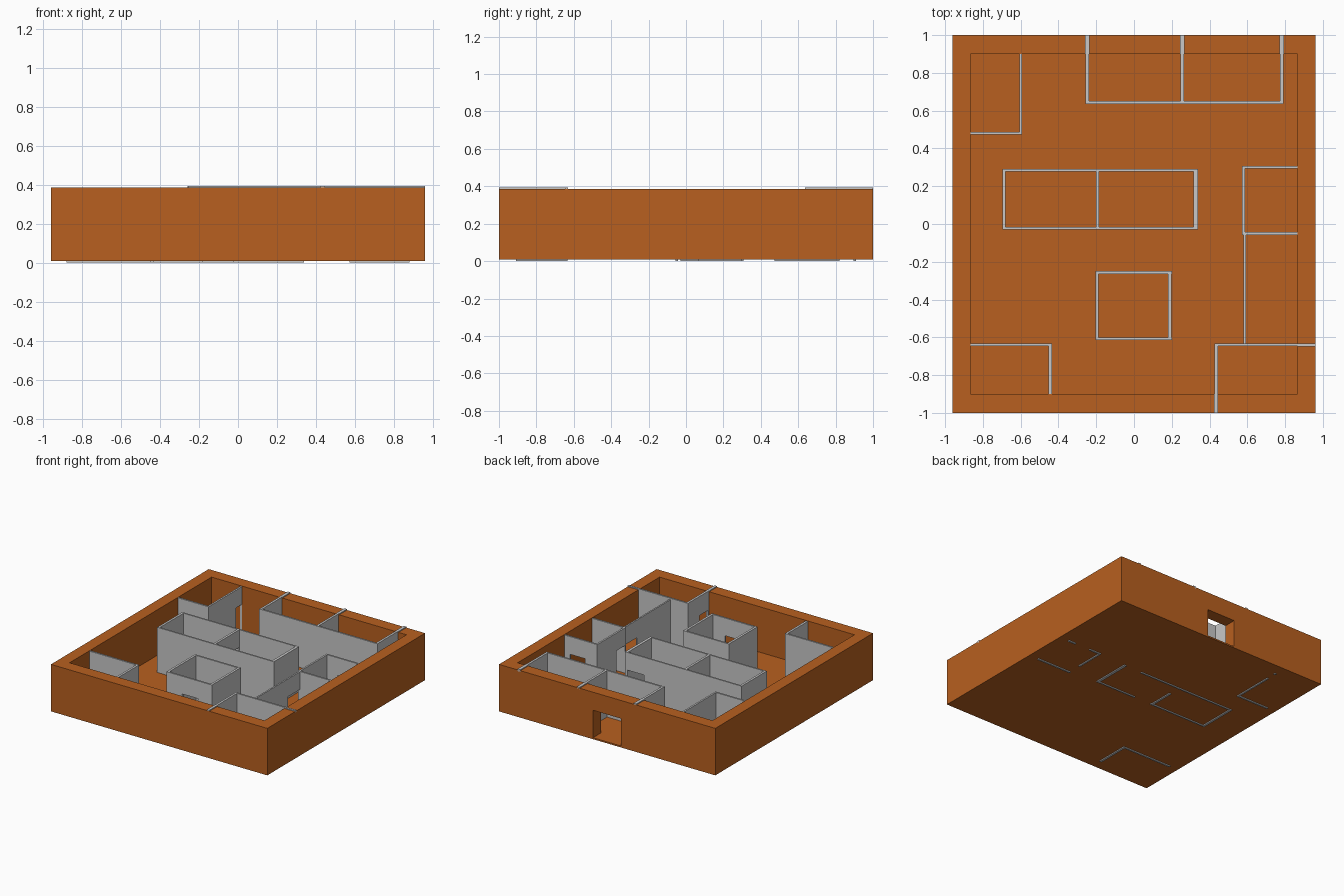
import bpy, bmesh
from mathutils import Vector

old = bpy.data.objects.get("Cube")
if old:
    bpy.data.objects.remove(old, do_unlink=True)


def make_material(name, color):
    m = bpy.data.materials.new(name)
    m.use_nodes = True
    m.diffuse_color = color
    m.node_tree.nodes["Principled BSDF"].inputs["Base Color"].default_value = color
    return m


ORANGE = make_material("burnt_orange", (0.48, 0.117, 0.014, 1))
GREY = make_material("light_grey", (0.58, 0.58, 0.58, 1))

FLOOR, RIM, DOOR_TOP = 0.02, 0.385, 0.24


def finish(bm, name, mat):
    bmesh.ops.recalc_face_normals(bm, faces=bm.faces)
    me = bpy.data.meshes.new(name)
    bm.to_mesh(me)
    bm.free()
    me.materials.append(mat)
    ob = bpy.data.objects.new(name, me)
    bpy.context.scene.collection.objects.link(ob)
    return ob


def box(name, lo, hi, mat):
    bm = bmesh.new()
    bmesh.ops.create_cube(bm, size=1)
    lo, hi = Vector(lo), Vector(hi)
    for v in bm.verts:
        v.co = (lo + hi) / 2 + v.co * (hi - lo)
    return finish(bm, name, mat)


def cut(target, cutter):
    mod = target.modifiers.new("cut", 'BOOLEAN')
    mod.operation = 'DIFFERENCE'
    mod.solver = 'EXACT'
    mod.object = cutter
    bpy.context.view_layer.objects.active = target
    bpy.ops.object.modifier_apply(modifier=mod.name)
    bpy.data.objects.remove(cutter, do_unlink=True)


def wall(name, axis, at, a, b, doors=(), thick=0.018, z0=0.012, top=0.382):
    """Upright wall along x or y, its outline notched by doorways."""
    outline = [(a, z0)]
    for c, d in doors:
        outline += [(c, z0), (c, DOOR_TOP), (d, DOOR_TOP), (d, z0)]
    outline += [(b, z0), (b, top), (a, top)]
    bm = bmesh.new()
    side = at - thick / 2
    pts = [(s, side, z) if axis == "x" else (side, s, z) for s, z in outline]
    face = bm.faces.new([bm.verts.new(p) for p in pts])
    new = bmesh.ops.extrude_face_region(bm, geom=[face])["geom"]
    push = (0, thick, 0) if axis == "x" else (thick, 0, 0)
    bmesh.ops.translate(bm, vec=push, verts=[g for g in new if isinstance(g, bmesh.types.BMVert)])
    return finish(bm, name, GREY)


# Outer shell with floor and back entrance
shell = box("outer_shell", (-0.96, -1, 0.008), (0.96, 1, RIM), ORANGE)
cut(shell, box("room_cutter", (-0.865, -0.9, FLOOR), (0.865, 0.9, 1), ORANGE))
cut(shell, box("entrance_cutter", (-0.125, 0.85, FLOOR), (0.125, 1.1, DOOR_TOP), ORANGE))

# Back rooms, whose side walls run over the rim
TALL = 0.393
wall("back_rooms_front", "x", 0.643, -0.257, 0.79, thick=0.014, top=TALL)
for i, x in enumerate((-0.247, 0.255, 0.782)):
    doors = [(0.76, 0.88)] if i == 2 else []
    wall(f"back_rooms_side_{i}", "y", x, 0.637, 0.91, doors, top=TALL)
    box(f"back_rim_strip_{i}", (x - 0.012, 0.9, RIM - 0.01), (x + 0.012, 1, TALL), GREY)

# Back corner room
wall("back_corner_front", "x", 0.48, -0.88, -0.593, thick=0.014, z0=0)
wall("back_corner_side", "y", -0.6, 0.473, 0.91, [(0.82, 0.895)], thick=0.014, z0=0)

# Central pair of rooms
wall("central_back", "x", 0.285, -0.697, 0.337, [(0.17, 0.315)], thick=0.012, z0=0)
wall("central_front", "x", -0.023, -0.697, 0.337, [(-0.18, -0.025)], thick=0.012, z0=0)
wall("central_left_end", "y", 0.327, -0.029, 0.291, thick=0.022, z0=0)
wall("central_divider", "y", -0.193, -0.029, 0.291, [(0.185, 0.278)], z0=0)
wall("central_right_end", "y", -0.688, -0.029, 0.291, z0=0)

# Front box room
wall("box_room_front", "x", -0.608, -0.205, 0.2, [(-0.065, 0.075)], thick=0.014)
wall("box_room_back", "x", -0.257, -0.205, 0.2, thick=0.014)
for side, x in (("left", 0.19), ("right", -0.196)):
    wall(f"box_room_{side}", "y", x, -0.615, -0.25)

# Side room and corridor
wall("side_room_back", "x", 0.3, 0.575, 0.88, [(0.68, 0.815)], thick=0.014, z0=0)
wall("side_room_front", "x", -0.05, 0.573, 0.88, thick=0.014, z0=0)
wall("side_room_wall", "y", 0.58, -0.057, 0.307, [(-0.043, 0.065)], thick=0.014, z0=0)
wall("corridor_wall", "y", 0.586, -0.637, -0.05, [(-0.21, -0.06)], thick=0.012)

# Front corner rooms, one running over the rim
wall("front_right_back", "x", -0.64, -0.88, -0.435, thick=0.014, z0=0)
wall("front_right_side", "y", -0.443, -0.91, -0.633, z0=0)
wall("front_left_back", "x", -0.64, 0.425, 0.88, thick=0.014, top=TALL)
wall("front_left_side", "y", 0.435, -0.91, -0.633, [(-0.89, -0.78)], top=TALL)
box("front_rim_strip", (0.424, -1, RIM - 0.01), (0.446, -0.9, TALL), GREY)
box("side_rim_strip", (0.865, -0.648, RIM - 0.01), (0.96, -0.632, TALL), GREY)
